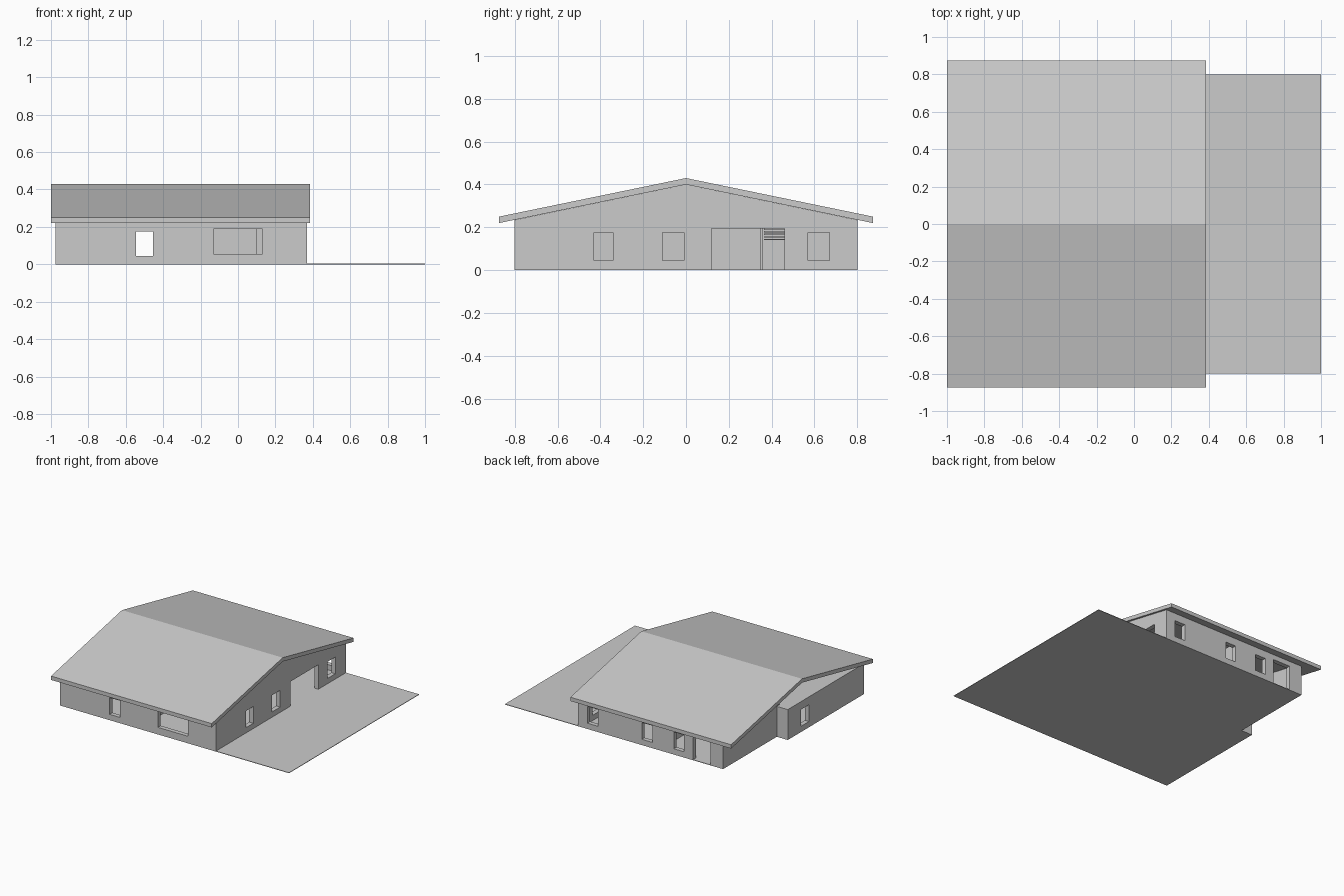
import bpy, bmesh
from mathutils import Matrix

if "Cube" in bpy.data.objects:
    bpy.data.objects.remove(bpy.data.objects["Cube"])

T = 0.035                       # wall thickness
XL, XS, XR, Y = -0.975, -0.88, 0.37, 0.8   # wall lines; XS is the recessed left wall
YS = 0.14                       # where the left wall steps
ALONG_X = Matrix(((1, 0, 0), (0, 0, 1), (0, 1, 0)))   # profile (x, z), thick in y
ALONG_Y = Matrix(((0, 0, 1), (1, 0, 0), (0, 1, 0)))   # profile (y, z), thick in x
FLAT = Matrix.Identity(3)                             # profile (x, y), thick in z


def rect(a0, a1, b0, b1):
    return [(a0, b0), (a1, b0), (a1, b1), (a0, b1)]


def panel(name, outline, frame, start, thick, holes=()):
    """Flat slab from an outline with holes, occupying start..start+thick."""
    cu = bpy.data.curves.new(name, 'CURVE')
    cu.dimensions = '2D'
    cu.fill_mode = 'BOTH'
    cu.extrude = thick / 2
    for pts in [outline, *holes]:
        sp = cu.splines.new('POLY')
        sp.points.add(len(pts) - 1)
        for p, (u, v) in zip(sp.points, pts):
            p.co = (u, v, 0, 1)
        sp.use_cyclic_u = True
    tmp = bpy.data.objects.new(name + "_outline", cu)
    me = bpy.data.meshes.new_from_object(tmp)
    bpy.data.objects.remove(tmp)
    bpy.data.curves.remove(cu)
    bm = bmesh.new()
    bm.from_mesh(me)
    bmesh.ops.remove_doubles(bm, verts=bm.verts, dist=1e-5)
    for v in bm.verts:
        v.co.z += start + thick / 2
        v.co = frame @ v.co
    bmesh.ops.recalc_face_normals(bm, faces=bm.faces)
    bm.to_mesh(me)
    bm.free()
    for p in me.polygons:
        p.use_smooth = False
    me.name = name
    ob = bpy.data.objects.new(name, me)
    bpy.context.collection.objects.link(ob)
    return ob


def under(y):                   # underside of the roof
    return 0.40 - 0.207 * abs(y)


def window(a, b):
    return rect(a, b, 0.045, 0.175)


# Roof: folded slab with overhanging eaves
panel("roof", [(-0.873, 0.22), (0, 0.40), (0.873, 0.22), (0.873, 0.25), (0, 0.43), (-0.873, 0.25)],
      ALONG_Y, -1.0, 1.385)

# Floor with patio, stepped on the left
panel("floor_and_patio", [(XL, -Y), (1, -Y), (1, Y), (XS, Y), (XS, YS), (XL, YS)], FLAT, 0, 0.004)

# Long walls under the eaves
panel("front_wall", rect(XL, XR, 0, under(Y)), ALONG_X, -Y, T,
      [window(-0.545, -0.455), rect(-0.13, 0.13, 0.055, 0.19)])
panel("back_wall", [(XS, 0), (-0.77, 0), (-0.77, 0.195), (-0.62, 0.195), (-0.62, 0), (XR, 0),
                    (XR, under(Y)), (XS, under(Y))], ALONG_X, Y - T, T,
      [window(-0.545, -0.455), window(-0.27, -0.18), window(0.20, 0.29)])

# Right gable with a wide doorway and three windows
panel("right_gable", [(-Y, 0), (0.12, 0), (0.12, 0.195), (0.46, 0.195), (0.46, 0), (Y, 0),
                      (Y, under(Y)), (0, under(0)), (-Y, under(Y))], ALONG_Y, XR - T, T,
      [window(-0.43, -0.34), window(-0.11, -0.01), window(0.57, 0.67)])

# Left side: low front wall, return wall, recessed back wall
panel("left_front_wall", rect(-Y, YS, 0, 0.237), ALONG_Y, XL, T, [window(-0.12, -0.02)])
panel("left_return_wall", rect(XL, XS + T, 0, 0.237), ALONG_X, YS - T, T)
panel("left_back_wall", [(YS - T, 0), (Y, 0), (Y, under(Y)), (YS - T, under(YS - T))], ALONG_Y, XS, T)

# Loft deck behind the open left gable
panel("loft_deck", rect(XL + T, XR - T, -Y + T, YS), FLAT, 0.225, 0.012)

# Inner walls
panel("inner_cross_wall", rect(-Y + T, Y - T, 0, 0.225), ALONG_Y, -0.33, T)
panel("inner_hall_wall", rect(-0.33, 0.1, 0, 0.225), ALONG_X, 0.345, 0.015)

# Stair treads in the hall
for i in range(5):
    x = -0.05 - 0.05 * i
    panel(f"stair_tread_{i + 1}", rect(x - 0.05, x, 0.365, 0.46), FLAT, 0.14 + 0.012 * i, 0.006)
